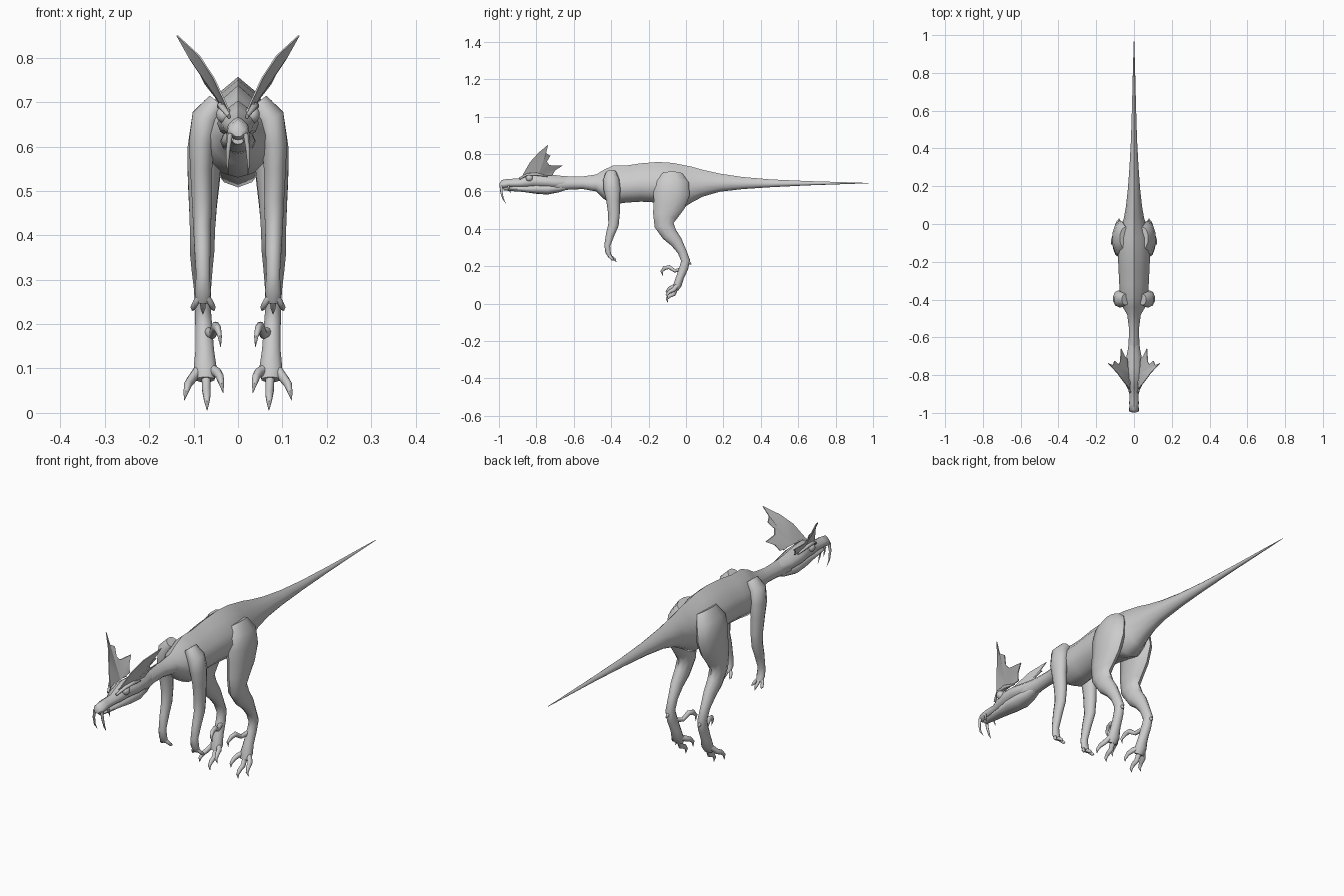
import bpy, bmesh, math
from mathutils import Vector

grey = bpy.data.materials.new("plain grey")
grey.diffuse_color = (0.6, 0.6, 0.6, 1)


def finish(name, bm, angle=50):
    bmesh.ops.recalc_face_normals(bm, faces=bm.faces)
    me = bpy.data.meshes.new(name)
    bm.to_mesh(me)
    bm.free()
    me.materials.append(grey)
    ob = bpy.data.objects.new(name, me)
    bpy.context.collection.objects.link(ob)
    bpy.ops.object.select_all(action='DESELECT')
    ob.select_set(True)
    bpy.context.view_layer.objects.active = ob
    bpy.ops.object.shade_smooth_by_angle(angle=math.radians(angle))
    return ob


ROUND = [(math.sin(2 * math.pi * i / 10), math.cos(2 * math.pi * i / 10)) for i in range(10)]
HALF = [(0.42, 0.72), (0.85, 0.28), (1, -0.15), (0.85, -0.6), (0.45, -0.9)]
RIDGED = [(0, 1)] + HALF + [(0, -1)] + [(-x, z) for x, z in reversed(HALF)]


def loft(bm, rings, shape, upright=False):
    """Skin cross-sections (x, y, z, side radius, depth radius) along a path."""
    pts = [Vector(r[:3]) for r in rings]
    loops = []
    for i, r in enumerate(rings):
        t = (pts[min(i + 1, len(pts) - 1)] - pts[max(i - 1, 0)]).normalized()
        if upright:
            t = Vector((0, 1, 0))
        side = Vector((1, 0, 0))
        side = (side - t * side.dot(t)).normalized()
        up = side.cross(t)
        loops.append([bm.verts.new(pts[i] + side * (r[3] * u) + up * (r[4] * v)) for u, v in shape])
    n = len(shape)
    for a, b in zip(loops, loops[1:]):
        for k in range(n):
            bm.faces.new((a[k], a[(k + 1) % n], b[(k + 1) % n], b[k]))
    bm.faces.new(loops[0])
    bm.faces.new(loops[-1][::-1])


def spine(name, rows):
    """Loft from (y, top, bottom, half width) rows."""
    bm = bmesh.new()
    loft(bm, [(0, y, (a + b) / 2, w, (a - b) / 2) for y, a, b, w in rows], RIDGED, True)
    return finish(name, bm)


def pair(name, paths):
    """Left and right copies of limbs made of tapered tubes."""
    for s, label in ((1, "right_"), (-1, "left_")):
        bm = bmesh.new()
        for path in paths:
            loft(bm, [(s * p[0],) + tuple(p[1:]) for p in path], ROUND)
        finish(label + name, bm)


# Trunk, neck and tail
spine("body", [
    (-0.70, 0.685, 0.60, 0.035), (-0.62, 0.68, 0.61, 0.028), (-0.55, 0.68, 0.612, 0.027),
    (-0.48, 0.69, 0.60, 0.036), (-0.44, 0.715, 0.56, 0.06), (-0.39, 0.738, 0.53, 0.078),
    (-0.32, 0.738, 0.54, 0.078), (-0.24, 0.75, 0.545, 0.082), (-0.15, 0.757, 0.54, 0.086),
    (-0.07, 0.752, 0.525, 0.085), (-0.02, 0.742, 0.508, 0.07), (0.03, 0.732, 0.54, 0.054),
    (0.09, 0.715, 0.572, 0.043), (0.18, 0.695, 0.598, 0.033), (0.30, 0.677, 0.612, 0.024),
    (0.45, 0.664, 0.622, 0.016), (0.65, 0.655, 0.632, 0.010), (0.85, 0.649, 0.639, 0.005),
    (0.975, 0.645, 0.643, 0.001)])

# Skull with beak, and lower jaw
spine("skull", [
    (-0.998, 0.642, 0.622, 0.012), (-0.985, 0.661, 0.615, 0.024), (-0.95, 0.667, 0.622, 0.025),
    (-0.90, 0.668, 0.622, 0.025), (-0.865, 0.685, 0.62, 0.034), (-0.82, 0.703, 0.62, 0.040),
    (-0.76, 0.697, 0.618, 0.047), (-0.70, 0.687, 0.615, 0.040), (-0.64, 0.68, 0.62, 0.027)])
spine("jaw", [
    (-0.975, 0.622, 0.605, 0.012), (-0.94, 0.63, 0.602, 0.020), (-0.87, 0.635, 0.597, 0.028),
    (-0.80, 0.65, 0.587, 0.038), (-0.74, 0.65, 0.583, 0.040), (-0.68, 0.645, 0.595, 0.031),
    (-0.62, 0.64, 0.615, 0.015)])

# Eyes, fangs and nostril barbels
for s, label in ((1, "right_"), (-1, "left_")):
    bm = bmesh.new()
    bmesh.ops.create_uvsphere(bm, u_segments=12, v_segments=8, radius=0.019)
    for v in bm.verts:
        v.co = Vector((s * 0.032 + v.co.x * 0.9, -0.838 + v.co.y, 0.672 + v.co.z))
    finish(label + "eye", bm, 80)
pair("fangs", [
    [(0.017, -0.988, 0.63, 0.006, 0.008), (0.022, -0.987, 0.595, 0.005, 0.006),
     (0.024, -0.978, 0.56, 0.003, 0.004), (0.022, -0.963, 0.535, 0.0005, 0.0005)],
    [(0.022, -0.95, 0.63, 0.004, 0.006), (0.024, -0.945, 0.61, 0.003, 0.004),
     (0.024, -0.938, 0.59, 0.0005, 0.0005)]])
pair("brow", [[(0.020, -0.89, 0.668, 0.004, 0.006), (0.036, -0.85, 0.69, 0.008, 0.006),
               (0.040, -0.80, 0.692, 0.008, 0.008), (0.036, -0.74, 0.68, 0.003, 0.003)]])

# Jagged crest fans, leaning outward
fan = [(0.022, -0.875, 0.685), (0.055, -0.835, 0.755), (0.088, -0.79, 0.805), (0.137, -0.737, 0.85),
       (0.112, -0.748, 0.805), (0.103, -0.725, 0.79), (0.083, -0.745, 0.76), (0.073, -0.73, 0.74),
       (0.068, -0.66, 0.737), (0.050, -0.70, 0.712), (0.036, -0.715, 0.685)]
for s, label in ((1, "right_"), (-1, "left_")):
    bm = bmesh.new()
    sides = []
    for off in (-0.002, 0.002):
        hub = bm.verts.new((s * (0.030 + off), -0.79, 0.685))
        rim = [bm.verts.new((s * (x + off), y, z)) for x, y, z in fan]
        for a, b in zip(rim, rim[1:]):
            bm.faces.new((hub, a, b))
        sides.append(rim + [hub])
    a, b = sides
    for k in range(len(a)):
        j = (k + 1) % len(a)
        bm.faces.new((a[k], a[j], b[j], b[k]))
    finish(label + "crest", bm, 30)

# Arms with three clawed fingers
arm = [(0.045, -0.40, 0.70, 0.025, 0.03), (0.072, -0.40, 0.665, 0.034, 0.043),
       (0.082, -0.395, 0.61, 0.030, 0.045), (0.083, -0.39, 0.55, 0.026, 0.036),
       (0.081, -0.385, 0.48, 0.024, 0.031), (0.081, -0.388, 0.42, 0.021, 0.028),
       (0.080, -0.405, 0.37, 0.019, 0.023), (0.079, -0.421, 0.31, 0.016, 0.016),
       (0.079, -0.417, 0.275, 0.019, 0.014), (0.079, -0.405, 0.25, 0.015, 0.010)]
fingers = [[(0.079, -0.415, 0.27, 0.008, 0.008),
            (0.079 + dx * 0.7, -0.402 + dy * 0.5, 0.25, 0.007, 0.008),
            (0.079 + dx, -0.385 + dy, 0.237, 0.006, 0.007),
            (0.079 + dx * 1.1, -0.375 + dy, tip, 0.0005, 0.0005)]
           for dx, dy, tip in ((-0.023, -0.01, 0.23), (0, 0.003, 0.222), (0.022, -0.008, 0.23))]
pair("arm", [arm] + fingers)

# Hind legs
leg = [(0.045, -0.075, 0.69, 0.035, 0.06), (0.066, -0.075, 0.65, 0.042, 0.09),
       (0.074, -0.078, 0.59, 0.042, 0.098), (0.077, -0.09, 0.53, 0.038, 0.085),
       (0.079, -0.112, 0.47, 0.033, 0.066), (0.080, -0.117, 0.42, 0.030, 0.052),
       (0.081, -0.088, 0.37, 0.029, 0.042), (0.081, -0.052, 0.33, 0.025, 0.033),
       (0.080, -0.022, 0.28, 0.020, 0.024), (0.079, -0.002, 0.23, 0.019, 0.024),
       (0.077, -0.012, 0.19, 0.020, 0.024), (0.075, -0.032, 0.14, 0.022, 0.021),
       (0.074, -0.045, 0.10, 0.027, 0.022), (0.074, -0.056, 0.075, 0.022, 0.015)]
heel = [(0.079, -0.005, 0.225, 0.010, 0.014), (0.079, 0.015, 0.22, 0.008, 0.010),
        (0.079, 0.03, 0.21, 0.001, 0.001)]
toes = [[(0.074 + dx * 0.3, -0.045, 0.10, 0.011, 0.012),
         (0.074 + dx * 0.75, -0.067, z + 0.045, 0.010, 0.012),
         (0.074 + dx * 0.9, -0.088, z + 0.036, 0.009, 0.010),
         (0.074 + dx, -0.102, z + 0.02, 0.006, 0.007),
         (0.074 + dx * 1.1, -0.098, z, 0.0005, 0.0005)]
        for dx, z in ((-0.037, 0.045), (-0.004, 0.005), (0.043, 0.028))]
# Raised sickle toe on the inner side
sickle = [(0.070, -0.02, 0.185, 0.010, 0.011), (0.058, -0.06, 0.175, 0.009, 0.009),
          (0.050, -0.09, 0.195, 0.010, 0.011), (0.046, -0.115, 0.19, 0.008, 0.011),
          (0.041, -0.13, 0.172, 0.005, 0.007), (0.039, -0.124, 0.148, 0.0005, 0.0005)]
pair("hind_leg", [leg, heel, sickle] + toes)
